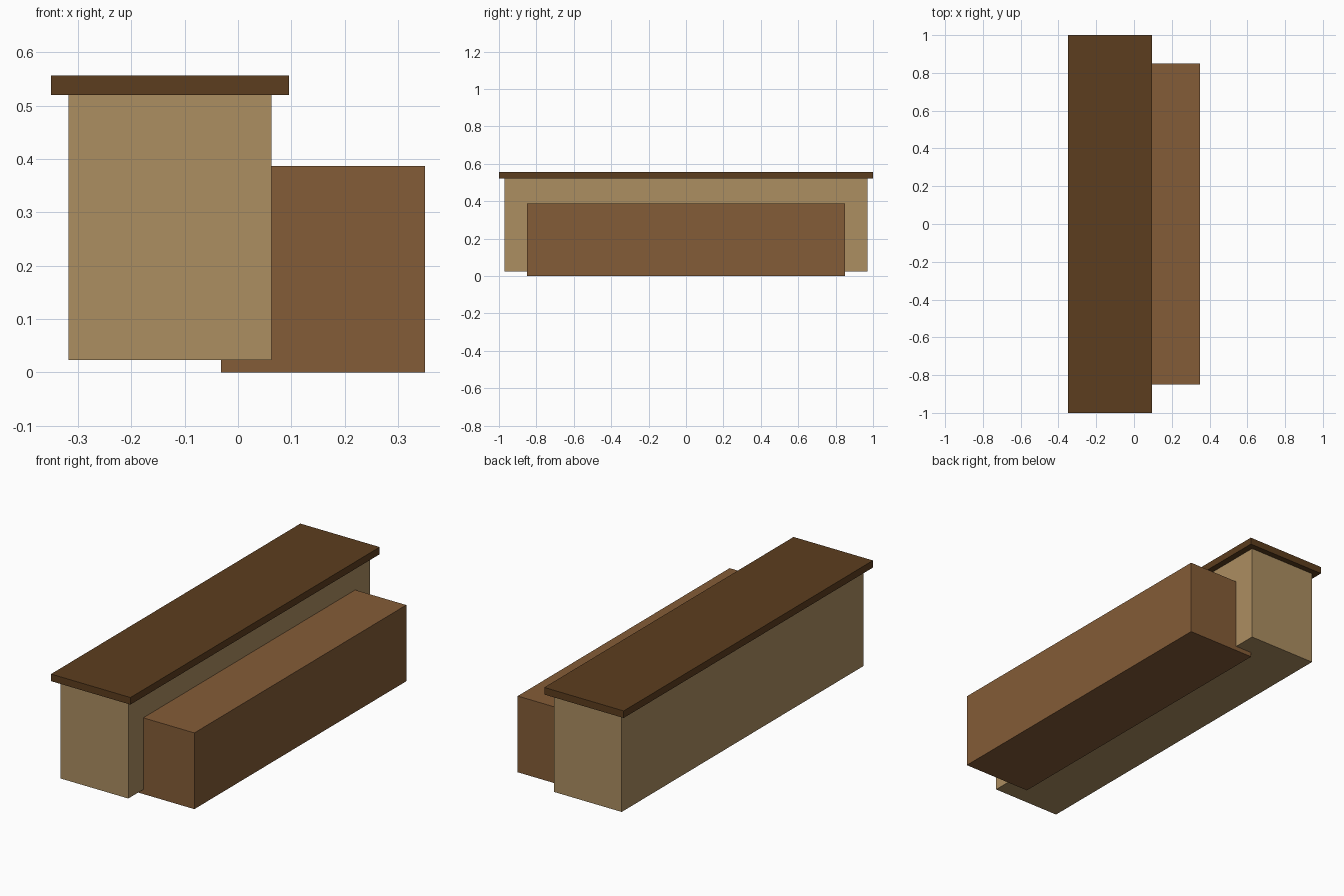
import bpy

if "Cube" in bpy.data.objects:
    bpy.data.objects.remove(bpy.data.objects["Cube"])


def linear(c):
    c /= 255
    return c / 12.92 if c <= 0.04045 else ((c + 0.055) / 1.055) ** 2.4


def box(name, x, y, z, rgb):
    """Box spanning the given (min, max) ranges, with its own flat colour."""
    bpy.ops.mesh.primitive_cube_add(
        size=1, location=[(a + b) / 2 for a, b in (x, y, z)])
    ob = bpy.context.object
    ob.name = name
    ob.scale = [b - a for a, b in (x, y, z)]
    bpy.ops.object.transform_apply(location=False, rotation=False, scale=True)
    mat = bpy.data.materials.new(name + "_colour")
    mat.diffuse_color = (*[linear(c) for c in rgb], 1)
    mat.use_nodes = True
    mat.node_tree.nodes["Principled BSDF"].inputs["Base Color"].default_value = mat.diffuse_color
    ob.data.materials.append(mat)
    return ob


# Overhanging top slab
box("top_slab", (-0.35, 0.096), (-1, 1), (0.52, 0.556), (92, 61, 30))
# Tall pale body under the slab
box("body", (-0.318, 0.063), (-0.97, 0.97), (0.023, 0.52), (172, 142, 97))
# Lower, shorter block set into the body on the right side
box("lower_block", (-0.032, 0.35), (-0.85, 0.85), (0, 0.387), (132, 92, 55))
